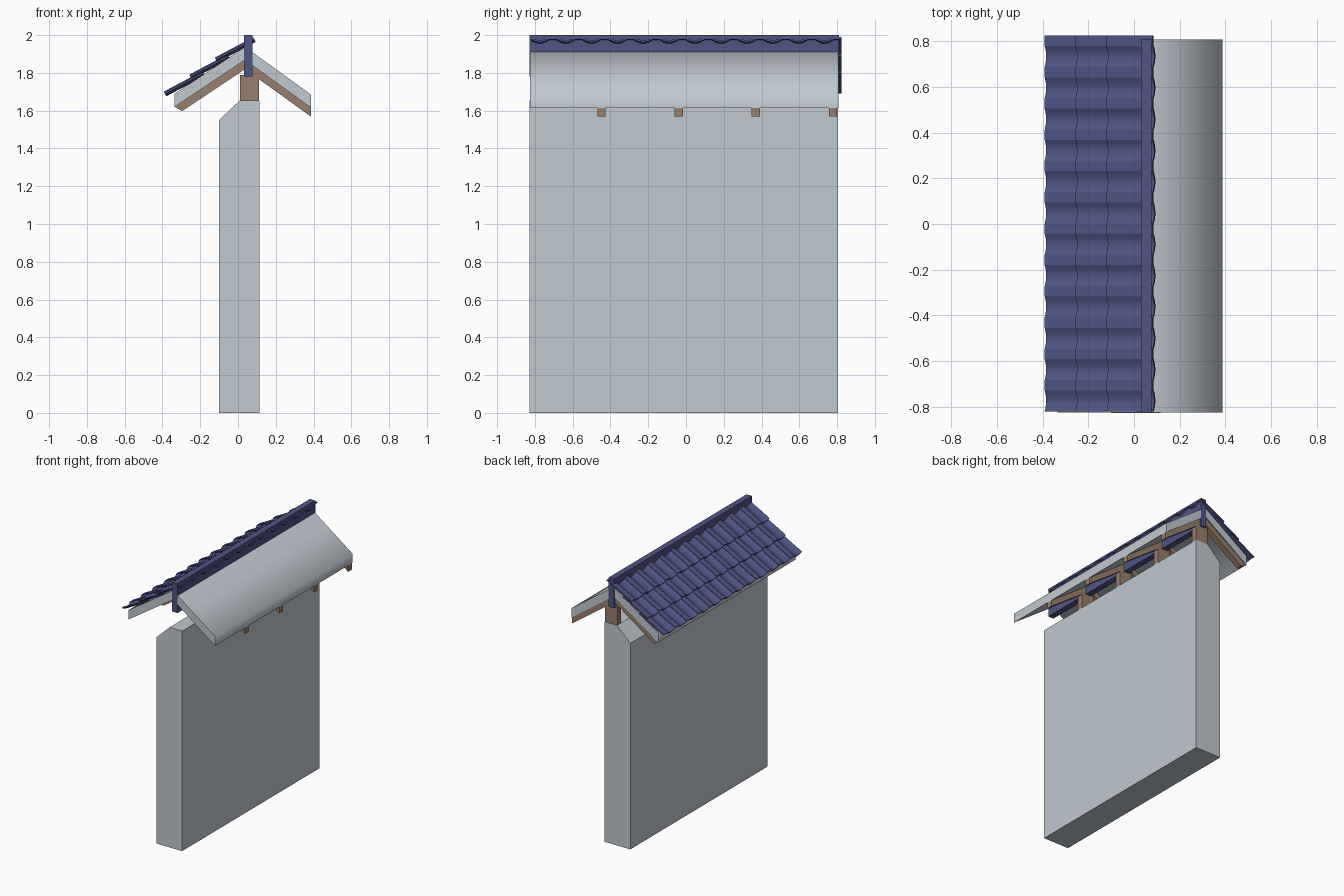
import bpy, bmesh, math
from mathutils import Vector

old = bpy.data.objects.get("Cube")
if old:
    bpy.data.objects.remove(old, do_unlink=True)


def material(name, rgb):
    m = bpy.data.materials.new(name)
    m.use_nodes = True
    m.diffuse_color = (*rgb, 1)
    m.node_tree.nodes["Principled BSDF"].inputs["Base Color"].default_value = (*rgb, 1)
    return m


PLASTER = material("pale grey plaster", (0.53, 0.58, 0.63))
TIMBER = material("brown timber", (0.32, 0.21, 0.15))
TILE = material("blue clay", (0.078, 0.09, 0.235))


def prism(name, points, sweep, mat, smooth=None):
    """Close a planar outline of 3D points and sweep it along a vector."""
    bm = bmesh.new()
    face = bm.faces.new([bm.verts.new(p) for p in points])
    new = bmesh.ops.extrude_face_region(bm, geom=[face])["geom"]
    bmesh.ops.translate(bm, vec=sweep, verts=[g for g in new if isinstance(g, bmesh.types.BMVert)])
    bmesh.ops.recalc_face_normals(bm, faces=bm.faces)
    mesh = bpy.data.meshes.new(name)
    bm.to_mesh(mesh)
    bm.free()
    mesh.materials.append(mat)
    ob = bpy.data.objects.new(name, mesh)
    bpy.context.collection.objects.link(ob)
    if smooth:
        bpy.ops.object.select_all(action="DESELECT")
        ob.select_set(True)
        bpy.context.view_layer.objects.active = ob
        bpy.ops.object.shade_smooth_by_angle(angle=math.radians(smooth))
    return ob


def along_y(name, outline, y0, y1, mat, smooth=None):
    return prism(name, [(x, y0, z) for x, z in outline], Vector((0, y1 - y0, 0)), mat, smooth)


def rect(x0, x1, z0, z1):
    return [(x0, z0), (x1, z0), (x1, z1), (x0, z1)]


# Wall with one chamfered top edge
along_y("wall", [(-0.1, 0), (0.115, 0), (0.115, 1.655), (0.01, 1.655), (-0.1, 1.55)],
        -0.828, 0.805, PLASTER)

# Folded roof deck
along_y("roof_deck", [(-0.335, 1.62), (0.037, 1.868), (0.387, 1.615),
                      (0.387, 1.685), (0.037, 1.938), (-0.335, 1.69)],
        -0.825, 0.808, PLASTER, 75)

# Rafter pairs with a short post under each
rafter = [(-0.335, 1.62), (-0.295, 1.598), (0.037, 1.82), (0.387, 1.568),
          (0.387, 1.615), (0.037, 1.868)]
for i in range(4):
    y = -0.447 + i * 0.4085
    along_y(f"rafter_{i + 1}", rafter, y - 0.022, y + 0.022, TIMBER)
    along_y(f"post_{i + 1}", rect(0.01, 0.112, 1.655, 1.79), y - 0.022, y + 0.022, TIMBER)

# Ridge board passing through the deck
along_y("ridge_board", rect(0.031, 0.076, 1.78, 2.0), -0.828, 0.81, TILE)

# Roof tile: concave trough beside a raised flat rib, repeated in rows
PITCH, TROUGH, THICK = 0.137, 0.092, 0.01
STEPS = 8
top = [(TROUGH * i / STEPS, 0.023 - 0.014 * math.sin(math.pi * i / STEPS))
       for i in range(STEPS + 1)]
top += [(TROUGH, 0.027), (PITCH, 0.027)]
under = [(y, w - THICK) for y, w in reversed(top)]
slope = math.radians(28)
normal = Vector((-math.sin(slope), 0, math.cos(slope)))
fall = Vector((math.cos(slope), 0, math.sin(slope)))
corner = Vector((-0.38, -0.82, 1.677))
tiles = prism("roof_tiles", [corner + Vector((0, y, 0)) + normal * w for y, w in top + under],
              fall * 0.23, TILE, 35)
for name, count, offset in (("columns", 12, (0, PITCH, 0)), ("rows", 3, (0.135, 0, 0.09))):
    arr = tiles.modifiers.new(name, "ARRAY")
    arr.count = count
    arr.use_relative_offset = False
    arr.use_constant_offset = True
    arr.constant_offset_displace = offset
